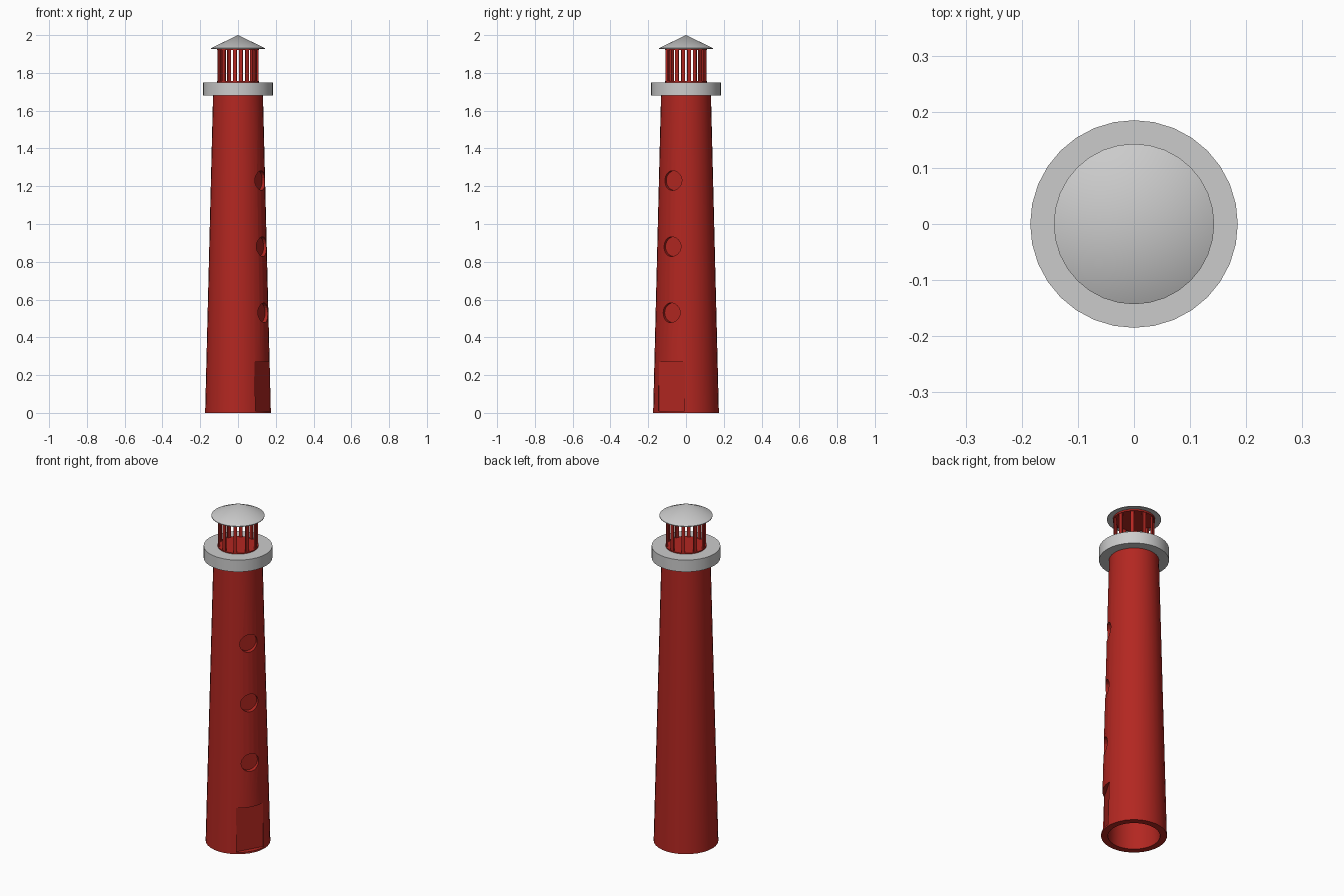
import bpy, bmesh, math
from mathutils import Matrix

if "Cube" in bpy.data.objects:
    bpy.data.objects.remove(bpy.data.objects["Cube"])

SIDES = 32
red = bpy.data.materials.new("red_paint")
red.diffuse_color = (0.45, 0.02, 0.015, 1)
red.use_nodes = True
red.node_tree.nodes["Principled BSDF"].inputs["Base Color"].default_value = red.diffuse_color


def finish(name, bm, mat=None):
    bmesh.ops.recalc_face_normals(bm, faces=bm.faces)
    mesh = bpy.data.meshes.new(name)
    bm.to_mesh(mesh)
    bm.free()
    obj = bpy.data.objects.new(name, mesh)
    bpy.context.collection.objects.link(obj)
    if mat:
        mesh.materials.append(mat)
    return obj


def smooth(obj):
    bpy.ops.object.select_all(action='DESELECT')
    obj.select_set(True)
    bpy.context.view_layer.objects.active = obj
    bpy.ops.object.shade_smooth_by_angle(angle=math.radians(30))


def lathe(name, profile, mat=None):
    """Turn a closed (radius, z) profile around the z axis."""
    bm = bmesh.new()
    verts = [bm.verts.new((r, 0, z)) for r, z in profile]
    edges = [bm.edges.new((verts[i - 1], verts[i])) for i in range(len(verts))]
    bmesh.ops.spin(bm, geom=verts + edges, cent=(0, 0, 0), axis=(0, 0, 1),
                   angle=math.tau, steps=SIDES, use_duplicate=False)
    bmesh.ops.remove_doubles(bm, verts=bm.verts, dist=1e-5)
    bmesh.ops.dissolve_degenerate(bm, edges=bm.edges, dist=1e-6)
    obj = finish(name, bm, mat)
    smooth(obj)
    return obj


# hollow tapered tower
tower = lathe("tower", [(0.174, 0), (0.132, 1.69), (0.10, 1.69), (0.138, 0)], red)

# door and window recesses, all facing 30 degrees from the right side
turn = Matrix.Rotation(math.radians(-30), 4, 'Z')
bm = bmesh.new()
bmesh.ops.create_cube(bm, size=1, matrix=turn @ Matrix.Translation((0.245, 0, 0.14))
                      @ Matrix.Diagonal((0.2, 0.16, 0.26, 1)))
for z in (0.53, 0.88, 1.23):
    floor = 0.174 - 0.025 * z - 0.025
    bmesh.ops.create_cone(bm, cap_ends=True, segments=24, radius1=0.052,
                          radius2=0.052, depth=0.2,
                          matrix=turn @ Matrix.Translation((floor + 0.1, 0, z))
                          @ Matrix.Rotation(math.pi / 2, 4, 'Y'))
cutter = finish("recess_cutter", bm)
cutter.hide_render = True
cut = tower.modifiers.new("recesses", 'BOOLEAN')
cut.operation = 'DIFFERENCE'
cut.solver = 'EXACT'
cut.object = cutter
bpy.context.view_layer.objects.active = tower
bpy.ops.object.modifier_apply(modifier=cut.name)
bpy.data.objects.remove(cutter)
smooth(tower)

# gallery ring
lathe("gallery", [(0.10, 1.68), (0.185, 1.68), (0.185, 1.75), (0.10, 1.75)])

# lantern floor and ceiling
lathe("lantern_floor", [(0, 1.74), (0.11, 1.74), (0.11, 1.756), (0, 1.756)], red)
lathe("lantern_ceiling", [(0, 1.92), (0.112, 1.92), (0.112, 1.932), (0, 1.932)], red)

# lantern posts
bm = bmesh.new()
for i in range(10):
    bmesh.ops.create_cube(bm, size=1,
                          matrix=Matrix.Rotation(math.radians(-63 + 36 * i), 4, 'Z')
                          @ Matrix.Translation((0.104, 0, 1.838))
                          @ Matrix.Diagonal((0.009, 0.019, 0.17, 1)))
finish("lantern_posts", bm, red)

# conical roof with a thin rim
lathe("roof", [(0, 2.0), (0.143, 1.931), (0.143, 1.927), (0.108, 1.93), (0, 1.93)])
